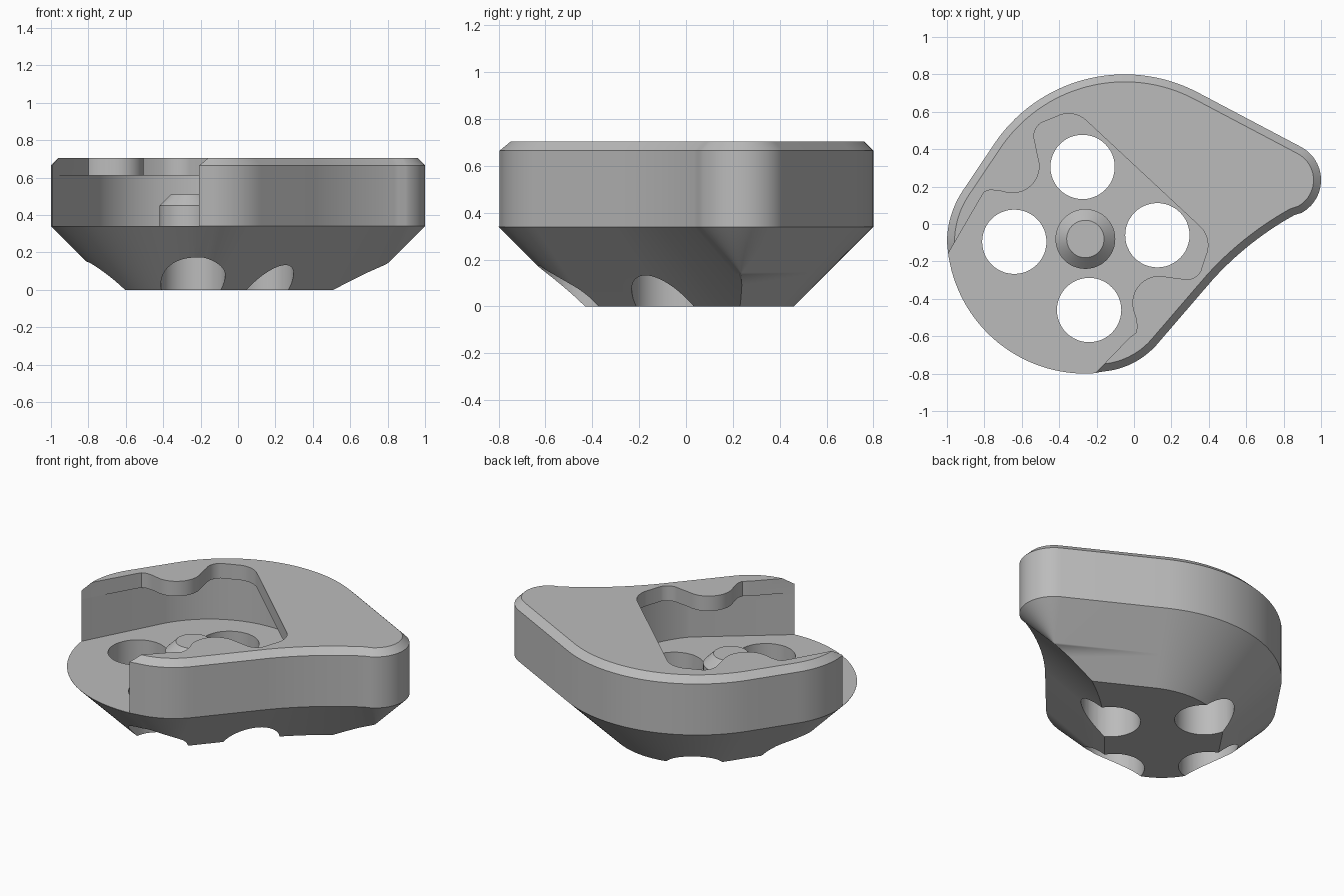
import bpy, bmesh
from math import radians, cos, sin
from mathutils import Vector

cube = bpy.data.objects.get("Cube")
if cube:
    bpy.data.objects.remove(cube)

FLOOR, RIM, TOP, CHAMFER = 0.342, 0.665, 0.705, 0.04

grey = bpy.data.materials.new("plain_grey")
grey.use_nodes = True
grey.diffuse_color = (0.5, 0.5, 0.5, 1)
grey.node_tree.nodes["Principled BSDF"].inputs["Base Color"].default_value = (0.5, 0.5, 0.5, 1)


def arc(cx, cy, r, a0, a1, n):
    """Points on an arc with their outward normals."""
    out = []
    for i in range(n + 1):
        a = radians(a0 + (a1 - a0) * i / n)
        d = Vector((cos(a), sin(a)))
        out.append((Vector((cx, cy)) + d * r, d))
    return out


def loft(name, rings):
    """Skin a stack of equal-length rings [(points, z)] and cap both ends."""
    bm = bmesh.new()
    rows = [[bm.verts.new((p[0], p[1], z)) for p in pts] for pts, z in rings]
    n = len(rows[0])
    for a, b in zip(rows, rows[1:]):
        for i in range(n):
            j = (i + 1) % n
            bm.faces.new((a[i], a[j], b[j], b[i]))
    bm.faces.new(rows[0][::-1])
    bm.faces.new(rows[-1])
    bmesh.ops.remove_doubles(bm, verts=bm.verts, dist=1e-5)
    bmesh.ops.recalc_face_normals(bm, faces=bm.faces)
    mesh = bpy.data.meshes.new(name)
    bm.to_mesh(mesh)
    bm.free()
    mesh.materials.append(grey)
    obj = bpy.data.objects.new(name, mesh)
    bpy.context.collection.objects.link(obj)
    return obj


def activate(obj):
    bpy.ops.object.select_all(action='DESELECT')
    obj.select_set(True)
    bpy.context.view_layer.objects.active = obj


def cut(obj, cutter):
    activate(obj)
    mod = obj.modifiers.new("cut", 'BOOLEAN')
    mod.operation, mod.solver, mod.object = 'DIFFERENCE', 'EXACT', cutter
    bpy.ops.object.modifier_apply(modifier=mod.name)
    bpy.data.objects.remove(cutter)


# Outer outline: big back arc, left shoulder, round front, corner, hollow flank, tip
TIP_R = 0.2
convex = (arc(-0.05, -0.04, 0.84, 62, 147, 32) + arc(-0.5, -0.1, 0.5, 147, 180, 10)
          + arc(-0.26, -0.06, 0.74, 184, 273, 32) + arc(-0.2, -0.36, 0.43, 275, 318, 12))
flank = [(p, -n) for p, n in arc(1.68, -1.44, 1.7, 138, 119, 24)]
tip = arc(0.8, 0.235, TIP_R, -61, 62, 20)
outline = convex + flank + tip


def inset(d):
    """Outline moved inward by d; past the tip radius the tip becomes a corner."""
    pts = [p - n * d for p, n in outline]
    if d > TIP_R:
        end, normal = tip[-1]
        limit = normal.dot(end) - d
        first = len(convex)
        over = [normal.dot(p) - limit for p in pts]
        k = next(i for i in range(first, len(pts)) if over[i] > 0)
        t = over[k - 1] / (over[k - 1] - over[k])
        corner = pts[k - 1].lerp(pts[k], t)
        pts[k:] = [corner] * (len(pts) - k)
    return pts


# Body with tapered underside and chamfered rim
under = 0.34
body = loft("body", [(inset(d), under - d) for d in (under, 0.3, 0.25, 0.203, 0.195)]
            + [(inset(0), under), (inset(0), RIM), (inset(CHAMFER), TOP)])

# Lower cavity: straight open sides running into a round end
left_end, right_end = (-1, -0.17), (-0.2, -0.79)
outside = [(-0.32, -0.89), (-0.4, -1.2), (-1.3, -1.2), (-1.3, -0.28), (-1.06, -0.28)]
bowl = [p for p, n in arc(-0.2, 0, 0.63, 149, -42, 64)]
lower = [left_end] + bowl + [right_end] + outside
cut(body, loft("lower_cavity", [(lower, FLOOR), (lower, 0.61)]))

# Upper opening: mirrored lip with a round tab on each side
half = [(-0.82, 0.14), (-0.80, 0.172), (-0.77, 0.182), (-0.72, 0.178)]
half += [p for p, n in arc(-0.65, 0.31, 0.145, 255, 380, 18)]
half += [p for p, n in arc(-0.45, 0.47, 0.085, 200, 125, 8)]
half += [p for p, n in arc(-0.35, 0.45, 0.14, 118, 48, 10)]
pivot, axis = Vector((-0.26, -0.06)), Vector((0.68, 0.73)).normalized()


def mirrored(p):
    r = Vector(p) - pivot
    return pivot + 2 * r.dot(axis) * axis - r


upper = [left_end] + half + [mirrored(p) for p in reversed(half)] + [right_end] + outside
cut(body, loft("upper_opening", [(upper, 0.55), (upper, 0.9)]))

# Four through holes in the floor
for x, y in ((-0.275, 0.305), (-0.64, -0.095), (-0.24, -0.46), (0.125, -0.06)):
    ring = [p for p, n in arc(x, y, 0.172, 0, 352.5, 47)]
    cut(body, loft("hole", [(ring, -0.1), (ring, 0.5)]))

# Central post with a bevelled top
post = loft("centre_post", [([p for p, n in arc(-0.26, -0.08, r, 0, 352.5, 47)], z)
                            for r, z in ((0.16, 0.33), (0.16, 0.45), (0.1, 0.51))])

for obj in (body, post):
    activate(obj)
    bpy.ops.object.shade_smooth_by_angle(angle=radians(25))
